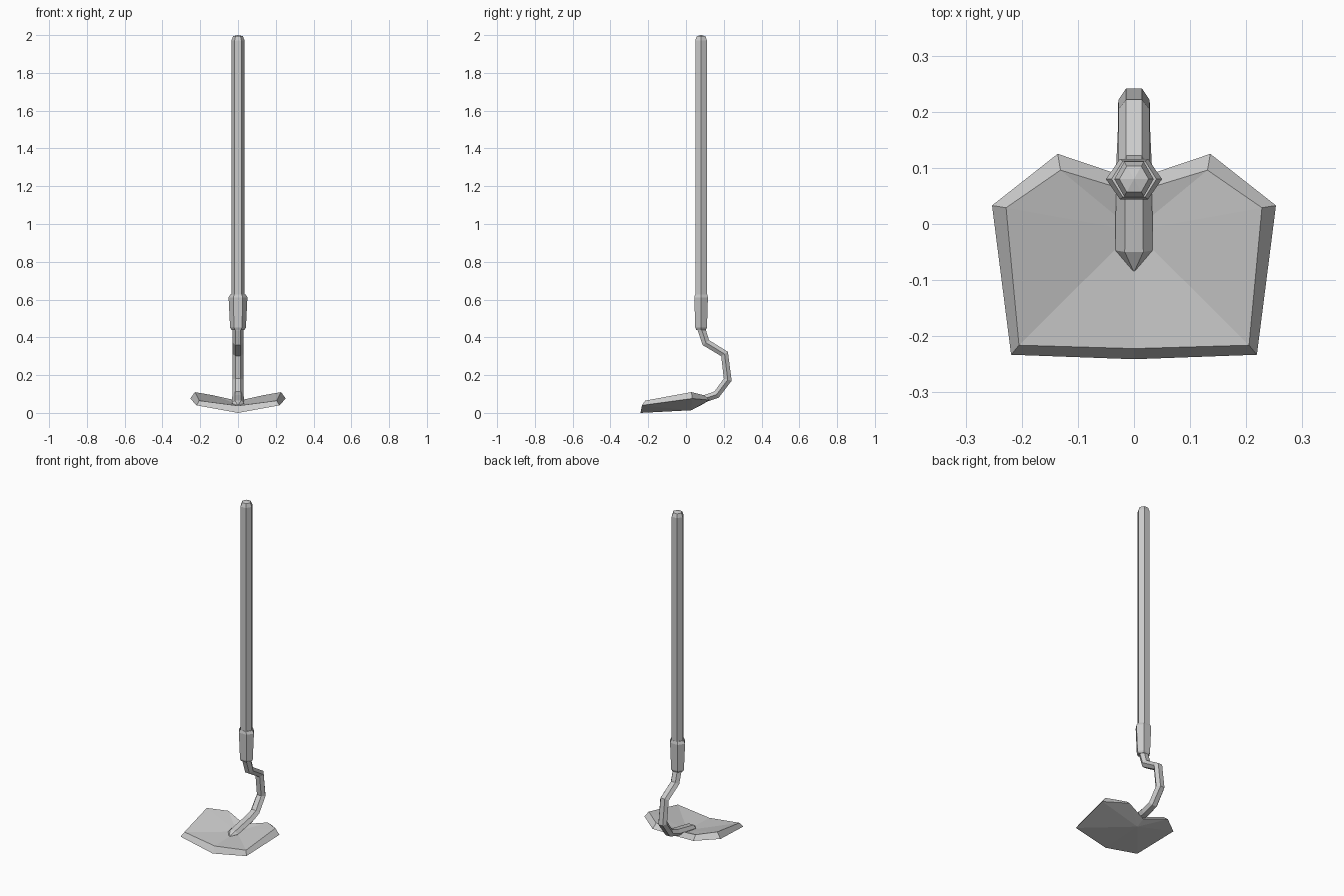
import bpy, bmesh, math
from mathutils import Vector

if "Cube" in bpy.data.objects:
    bpy.data.objects.remove(bpy.data.objects["Cube"])


def finish(bm, name):
    mesh = bpy.data.meshes.new(name)
    bm.to_mesh(mesh)
    bm.free()
    obj = bpy.data.objects.new(name, mesh)
    bpy.context.collection.objects.link(obj)
    return obj


def hex_sweep(name, stations, tip=None):
    """Six-sided tube along (y, z, half_width, half_depth) stations in the YZ plane."""
    bm = bmesh.new()
    pts = [Vector((0, s[0], s[1])) for s in stations]
    rings = []
    for i, (p, s) in enumerate(zip(pts, stations)):
        d_in = (p - pts[i - 1]).normalized() if i else (pts[1] - p).normalized()
        d_out = (pts[i + 1] - p).normalized() if i < len(pts) - 1 else d_in
        d = (d_in + d_out).normalized()
        side = Vector((0, -d.z, d.y)) / max(0.6, d.dot(d_in))
        ring = []
        for k in range(6):
            a = k * math.pi / 3
            offset = side * (math.sin(a) * s[3] / math.sin(math.pi / 3))
            ring.append(bm.verts.new(p + offset + Vector((math.cos(a) * s[2], 0, 0))))
        rings.append(ring)
    for a, b in zip(rings, rings[1:]):
        for k in range(6):
            n = (k + 1) % 6
            bm.faces.new((a[k], a[n], b[n], b[k]))
    bm.faces.new(rings[0])
    if tip:
        t = bm.verts.new(tip)
        for k in range(6):
            bm.faces.new((rings[-1][k], rings[-1][(k + 1) % 6], t))
    else:
        bm.faces.new(rings[-1])
    bmesh.ops.recalc_face_normals(bm, faces=bm.faces)
    return finish(bm, name)


# Long shaft with a chamfered, slightly peaked end
hex_sweep("handle", [(0.08, 0.60, 0.035, 0.031), (0.08, 1.972, 0.035, 0.031),
                     (0.08, 1.994, 0.026, 0.023)], tip=(0, 0.08, 2.0))

# Tapered socket joining the shaft and neck
hex_sweep("ferrule", [(0.08, 0.44, 0.034, 0.026), (0.08, 0.452, 0.042, 0.031),
                      (0.08, 0.612, 0.050, 0.036), (0.08, 0.628, 0.040, 0.032)])

# Bent neck, pointed where it meets the blade
hex_sweep("neck", [(0.08, 0.46, 0.028, 0.021), (0.083, 0.44, 0.028, 0.021),
                   (0.105, 0.372, 0.028, 0.020), (0.204, 0.312, 0.028, 0.019),
                   (0.221, 0.176, 0.028, 0.020), (0.162, 0.097, 0.029, 0.019),
                   (0.10, 0.076, 0.032, 0.019), (-0.047, 0.050, 0.033, 0.016)],
          tip=(0, -0.086, 0.041))

# Blade half: front middle, front corner, side corner, back lobe, notch
top = [(0, -0.222, 0.038), (0.205, -0.216, 0.065), (0.228, 0.029, 0.110),
       (0.131, 0.096, 0.093), (0, 0.056, 0.064)]
low = [(0, -0.241, 0.0), (0.219, -0.233, 0.040), (0.253, 0.033, 0.076),
       (0.136, 0.125, 0.068), (0, 0.079, 0.040)]
bm = bmesh.new()
tv = [bm.verts.new(p) for p in top]
lv = [bm.verts.new(p) for p in low]
tm = bm.verts.new((0, -0.012, 0.044))
lm = bm.verts.new((0, 0.028, 0.014))
for i in range(4):
    bm.faces.new((tm, tv[i], tv[i + 1]))
    bm.faces.new((lm, lv[i + 1], lv[i]))
    bm.faces.new((tv[i], lv[i], lv[i + 1], tv[i + 1]))
blade = finish(bm, "blade")
mirror = blade.modifiers.new("mirror", 'MIRROR')
mirror.use_axis = (True, False, False)
mirror.use_clip = True
